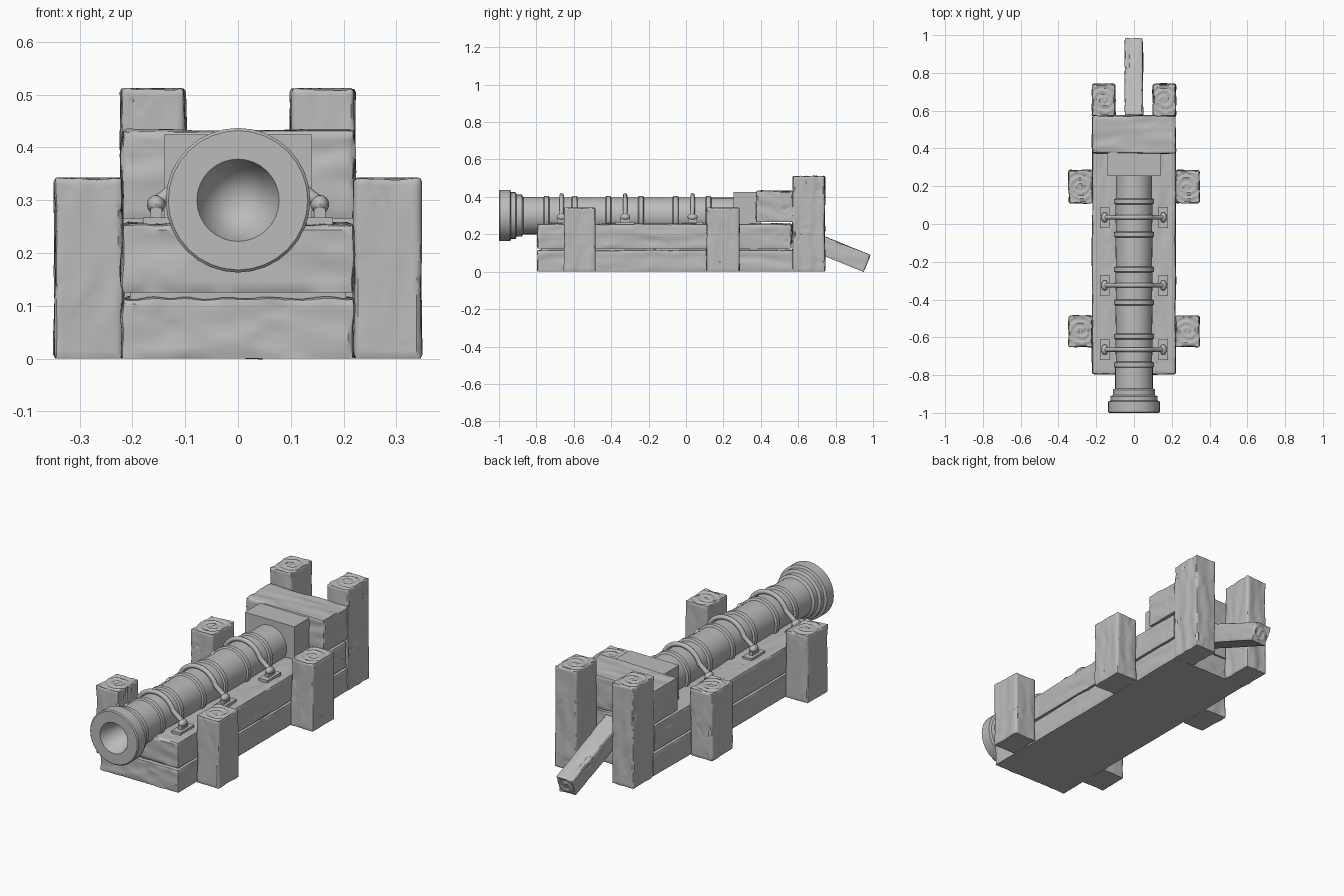
import bpy, bmesh, math
from mathutils import Vector, noise

cube = bpy.data.objects.get("Cube")
if cube:
    bpy.data.objects.remove(cube, do_unlink=True)

grey = bpy.data.materials.new("plain_grey")
grey.use_nodes = True
grey.diffuse_color = (0.5, 0.5, 0.5, 1)
grey.node_tree.nodes["Principled BSDF"].inputs["Base Color"].default_value = (0.5, 0.5, 0.5, 1)


def finish(name, bm, loc=(0, 0, 0), angle=40):
    bmesh.ops.recalc_face_normals(bm, faces=bm.faces[:])
    mesh = bpy.data.meshes.new(name)
    bm.to_mesh(mesh)
    bm.free()
    mesh.materials.append(grey)
    obj = bpy.data.objects.new(name, mesh)
    obj.location = loc
    bpy.context.collection.objects.link(obj)
    bpy.ops.object.select_all(action='DESELECT')
    obj.select_set(True)
    bpy.context.view_layer.objects.active = obj
    bpy.ops.object.shade_smooth_by_angle(angle=math.radians(angle))
    return obj


def plain_box(name, lo, hi):
    lo, hi = Vector(lo), Vector(hi)
    bm = bmesh.new()
    bmesh.ops.create_cube(bm, size=1)
    bmesh.ops.scale(bm, vec=hi - lo, verts=bm.verts)
    return finish(name, bm, (lo + hi) / 2)


def carve(p, grain):
    """Depth of the carved grain: broad hollows with thin wandering cracks."""
    q = Vector([p[i] * (5 if i == grain else 22) for i in range(3)])
    q += 0.5 * noise.noise_vector(p * 9)
    broad = noise.noise(q)
    crack = max(0, 0.09 - abs(noise.noise(q * 1.3 + Vector((7, 3, 5))))) / 0.09
    lone = max(0, noise.noise(p * 11))
    return 0.006 * broad - 0.009 * crack * lone


def timber(name, lo, hi, grain, step=0.01, rings=False):
    """Carved wooden block; rings adds spiral growth rings on the grain ends."""
    lo, hi = Vector(lo), Vector(hi)
    size, mid = hi - lo, (lo + hi) / 2
    bm = bmesh.new()
    bmesh.ops.create_cube(bm, size=1)
    bmesh.ops.scale(bm, vec=size, verts=bm.verts)
    for axis in range(3):
        n = max(2, round(size[axis] / step))
        normal = Vector([float(i == axis) for i in range(3)])
        for k in range(1, n):
            cut = normal * (k / n - 0.5) * size[axis]
            bmesh.ops.bisect_plane(bm, geom=bm.verts[:] + bm.edges[:] + bm.faces[:],
                                   plane_co=cut, plane_no=normal)
    bm.normal_update()
    side = [i for i in range(3) if i != grain]
    moves = []
    for v in bm.verts:
        n, p = v.normal.copy(), v.co + mid
        if abs(n[grain]) > 0.9:
            if rings:
                a, b = v.co[side[0]], v.co[side[1]]
                r = math.hypot(a, b) + 0.006 * noise.noise(p * 25)
                d = 0.003 * math.sin(r * math.tau / 0.032 - math.atan2(b, a)) - 0.003
            else:
                d = carve(p, side[0])
        else:
            d = carve(p, grain)
        # worn corners
        if max(abs(c) for c in n) < 0.9:
            d -= 0.004
        move = n * d
        if v.co.z < -size.z / 2 + 1e-4:
            move.z = 0
        moves.append((v, move))
    for v, move in moves:
        v.co += move
    return finish(name, bm, mid, 35)


def lathe(name, profile, z, sides=32):
    """Revolve (radius, y) points about the y direction at height z."""
    bm = bmesh.new()
    verts = [bm.verts.new((r, y, 0)) for r, y in profile]
    edges = [bm.edges.new(pair) for pair in zip(verts, verts[1:])]
    bmesh.ops.spin(bm, geom=verts + edges, cent=(0, 0, 0), axis=(0, 1, 0),
                   angle=math.tau, steps=sides)
    bmesh.ops.remove_doubles(bm, verts=bm.verts, dist=1e-4)
    return finish(name, bm, (0, 0, z), 30)


# Bed: two stacked beams with a hidden core between them
timber("lower_beam", (-0.22, -0.795, 0), (0.22, 0.575, 0.115), 1, 0.012)
timber("upper_beam", (-0.22, -0.795, 0.125), (0.22, 0.565, 0.255), 1, 0.012)
plain_box("front_core", (-0.205, -0.775, 0.09), (0.205, 0.34, 0.15))
plain_box("rear_core", (-0.205, 0.385, 0.09), (0.205, 0.545, 0.15))

# Recoil block and breech
timber("rear_block", (-0.22, 0.375, 0.265), (0.22, 0.575, 0.433), 0)
plain_box("breech_block", (-0.14, 0.255, 0.245), (0.14, 0.40, 0.425))

# Posts, mirrored left and right
for s, label in ((1, "left"), (-1, "right")):
    for spot, x0, x1, y0, y1, top in (("front", 0.22, 0.346, -0.65, -0.485, 0.343),
                                      ("middle", 0.22, 0.346, 0.11, 0.285, 0.343),
                                      ("rear", 0.10, 0.222, 0.57, 0.742, 0.513)):
        xs = sorted((s * x0, s * x1))
        timber(f"{label}_{spot}_post", (xs[0], y0, 0), (xs[1], y1, top), 2, 0.008, True)

# Sloping tail prop
prop = timber("tail_prop", (-0.047, 0.545, 0.077), (0.047, 0.985, 0.173), 1, 0.008, True)
prop.rotation_euler.x = math.radians(-22)

# Barrel: conical bore, stepped muzzle, banded tube
profile = [(0, -0.78), (0.078, -1), (0.132, -1), (0.137, -0.995), (0.137, -0.94),
           (0.125, -0.935), (0.125, -0.912), (0.112, -0.905), (0.112, -0.878), (0.1, -0.87)]
tube = 0.1
for y in (-0.745, -0.595, -0.415, -0.24, -0.055, 0.12):
    profile += [(tube, y - 0.016), (0.106, y - 0.011), (0.106, y + 0.011), (0.096, y + 0.016)]
    tube = 0.098
profile += [(0.096, 0.27), (0, 0.27)]
lathe("barrel", profile, 0.30)

# Straps: arched rod over the barrel, with anchor plates and eye bolts
for k, y in enumerate((-0.665, -0.325, 0.035)):
    curve = bpy.data.curves.new(f"strap_{k + 1}", 'CURVE')
    curve.dimensions = '3D'
    curve.bevel_depth = 0.012
    curve.bevel_resolution = 2
    curve.use_fill_caps = True
    arc = [math.radians(a) for a in range(20, 161, 10)]
    path = [(0.155, 0.295)] + [(0.108 * math.cos(a), 0.3 + 0.108 * math.sin(a)) for a in arc]
    path.append((-0.155, 0.295))
    spline = curve.splines.new('POLY')
    spline.points.add(len(path) - 1)
    for point, (x, z) in zip(spline.points, path):
        point.co = (x, y, z, 1)
    curve.materials.append(grey)
    strap = bpy.data.objects.new(f"strap_{k + 1}", curve)
    bpy.context.collection.objects.link(strap)
    for s, label in ((1, "left"), (-1, "right")):
        x = s * 0.155
        plain_box(f"{label}_plate_{k + 1}", (x - 0.025, y - 0.055, 0.245), (x + 0.025, y + 0.055, 0.267))
        plain_box(f"{label}_shank_{k + 1}", (x - 0.011, y - 0.025, 0.26), (x + 0.011, y + 0.025, 0.285))
        bm = bmesh.new()
        bmesh.ops.create_uvsphere(bm, u_segments=12, v_segments=8, radius=0.018)
        bmesh.ops.scale(bm, vec=(1, 1.5, 1), verts=bm.verts)
        finish(f"{label}_eye_bolt_{k + 1}", bm, (x, y, 0.292))
